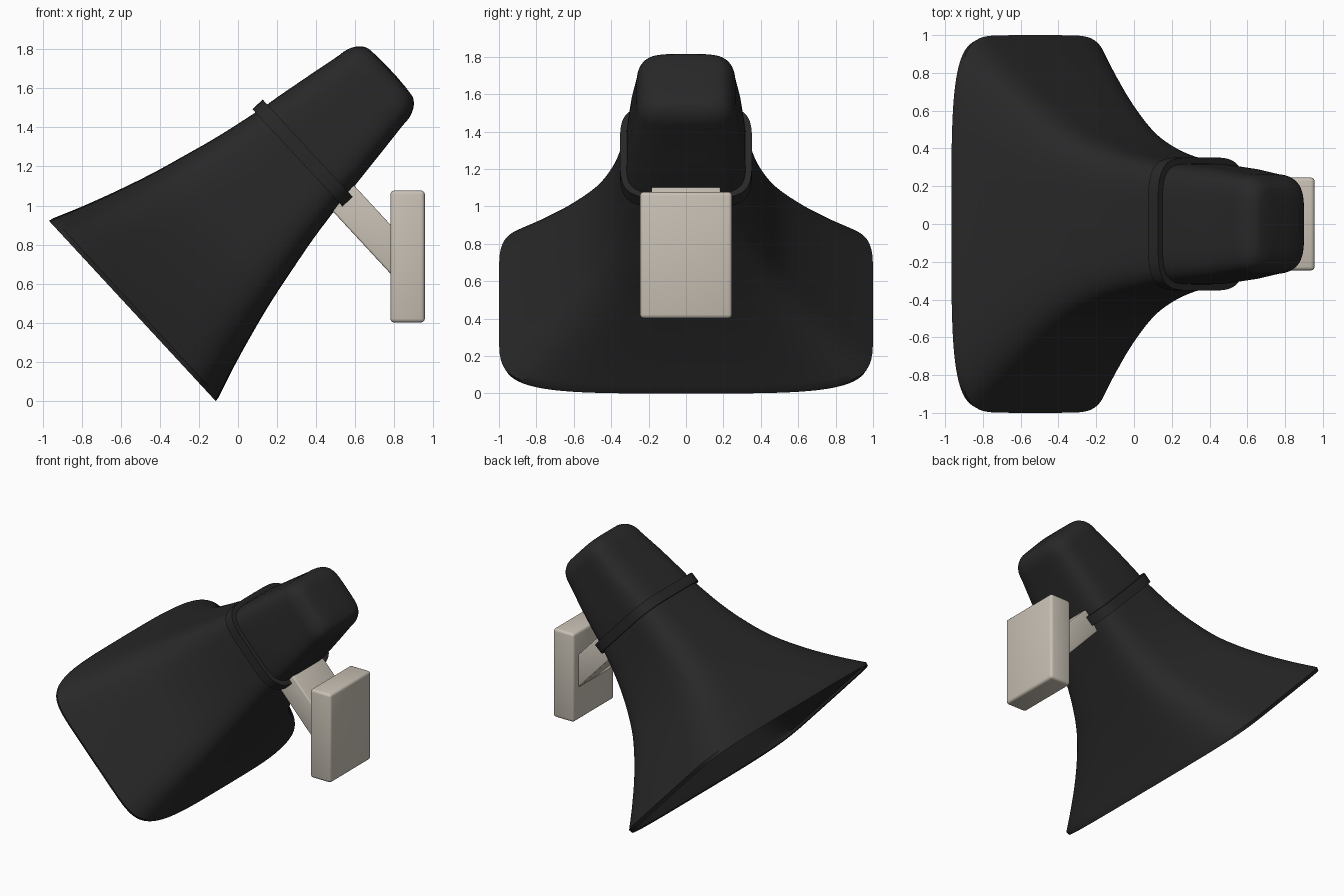
import bpy, bmesh, math
from mathutils import Vector, Matrix

if "Cube" in bpy.data.objects:
    bpy.data.objects.remove(bpy.data.objects["Cube"])

# Tilted frame of the horn: s runs along its axis, y sideways, t up across it
A = Vector((0.735, 0, 0.68)).normalized()
V = Vector((-A.z, 0, A.x))
MID = 0.705


def place(s, y, t):
    return A * s + V * t + Vector((0, y, 0))


def material(name, rgb):
    m = bpy.data.materials.new(name)
    m.diffuse_color = (*rgb, 1)
    m.use_nodes = True
    m.node_tree.nodes["Principled BSDF"].inputs["Base Color"].default_value = m.diffuse_color
    return m


black = material("matte black", (0.021, 0.021, 0.021))
beige = material("warm beige", (0.58, 0.53, 0.46))


def finish(bm, name, mat, angle):
    bmesh.ops.recalc_face_normals(bm, faces=bm.faces)
    me = bpy.data.meshes.new(name)
    bm.to_mesh(me)
    bm.free()
    ob = bpy.data.objects.new(name, me)
    bpy.context.collection.objects.link(ob)
    me.materials.append(mat)
    bpy.ops.object.select_all(action='DESELECT')
    ob.select_set(True)
    bpy.context.view_layer.objects.active = ob
    bpy.ops.object.shade_smooth_by_angle(angle=math.radians(angle))
    return ob


def refine(keys, steps):
    """Catmull-Rom smoothing of a short list of section keys."""
    k = [Vector(p) for p in keys]
    k = [k[0] * 2 - k[1]] + k + [k[-1] * 2 - k[-2]]
    out = []
    for i in range(1, len(k) - 2):
        p0, p1, p2, p3 = k[i - 1:i + 3]
        for j in range(steps):
            u = j / steps
            out.append(0.5 * (2 * p1 + (p2 - p0) * u + (2 * p0 - 5 * p1 + 4 * p2 - p3) * u * u
                              + (3 * p1 - p0 - 3 * p2 + p3) * u ** 3))
    return out + [k[-2]]


def loft(name, sections, caps=(True, True), closed=False, n=96, angle=40):
    """Skin rounded-square sections (s, half width, half height, exponent y, exponent t)."""
    bm = bmesh.new()
    rings = []
    for s, w, h, ey, et in sections:
        ring = []
        for i in range(n):
            a = 2 * math.pi * i / n
            c, d = math.cos(a), math.sin(a)
            y = math.copysign(abs(c) ** (2 / ey), c) * w
            t = math.copysign(abs(d) ** (2 / et), d) * h
            ring.append(bm.verts.new(place(s, y, MID + t)))
        rings.append(ring)
    pairs = list(zip(rings, rings[1:])) + ([(rings[-1], rings[0])] if closed else [])
    for r, q in pairs:
        for i in range(n):
            j = (i + 1) % n
            bm.faces.new((r[i], r[j], q[j], q[i]))
    if caps[0]:
        bm.faces.new(rings[0])
    if caps[1]:
        bm.faces.new(rings[-1])
    return finish(bm, name, black, angle)


# Flared horn: inner skin up from the throat, lip, then outer skin
flare = refine([(-0.06, 1.0, 0.624, 4.0, 7.5), (0.085, 0.85, 0.569, 4.1, 6.8),
                (0.26, 0.685, 0.51, 4.3, 6), (0.46, 0.53, 0.45, 4.5, 5.5),
                (0.65, 0.437, 0.403, 4.7, 5), (0.85, 0.374, 0.357, 4.7, 5),
                (1.10, 0.325, 0.312, 4.7, 5)], 5)
inner = [Vector((p[0], p[1] - 0.02, p[2] - 0.02, p[3], p[4])) for p in flare]
lip = [Vector((-0.078, 0.978, 0.612, 4.0, 7.5)), Vector((-0.084, 0.988, 0.628, 4.0, 7.5))]
loft("horn", inner[::-1] + lip + flare, caps=(True, False))

# Rear driver cover with a rounded end
cover = [(1.10, 0.322, 0.311, 4.7, 5), (1.20, 0.315, 0.300, 4.7, 5), (1.40, 0.294, 0.270, 4.6, 5),
         (1.58, 0.266, 0.242, 4.5, 4.7)]
for k in range(1, 8):
    a = math.radians(90 * k / 8)
    cover.append((1.58 + 0.137 * math.sin(a), 0.166 + 0.10 * math.cos(a),
                  0.147 + 0.095 * math.cos(a), 4.4, 4.6))
cover += [(1.720, 0.13, 0.11, 4.2, 4.2), (1.723, 0.05, 0.04, 4, 4)]
loft("driver_cover", cover, caps=(False, True))

# Raised collar between horn and cover
loft("collar", [(1.068, 0.300, 0.29, 4.5, 4.5), (1.068, 0.353, 0.341, 4.5, 4.5),
                (1.140, 0.353, 0.341, 4.5, 4.5), (1.140, 0.300, 0.29, 4.5, 4.5)],
     caps=(False, False), closed=True, angle=30)


def block(name, size, matrix, bevel):
    bm = bmesh.new()
    bmesh.ops.create_cube(bm, size=1)
    bmesh.ops.scale(bm, vec=size, verts=bm.verts)
    bmesh.ops.bevel(bm, geom=bm.edges[:], offset=bevel, segments=3, profile=0.5, affect='EDGES')
    bmesh.ops.transform(bm, matrix=matrix, verts=bm.verts)
    return finish(bm, name, beige, 35)


# Wall plate and slanted arm
block("wall_plate", (0.176, 0.492, 0.676), Matrix.Translation((0.868, 0, 0.739)), 0.02)
tilt = Matrix((A, Vector((0, 1, 0)), V)).transposed().to_4x4()
block("bracket_arm", (0.17, 0.37, 0.50),
      Matrix.Translation(place(1.10, 0, 0.16)) @ tilt, 0.01)
